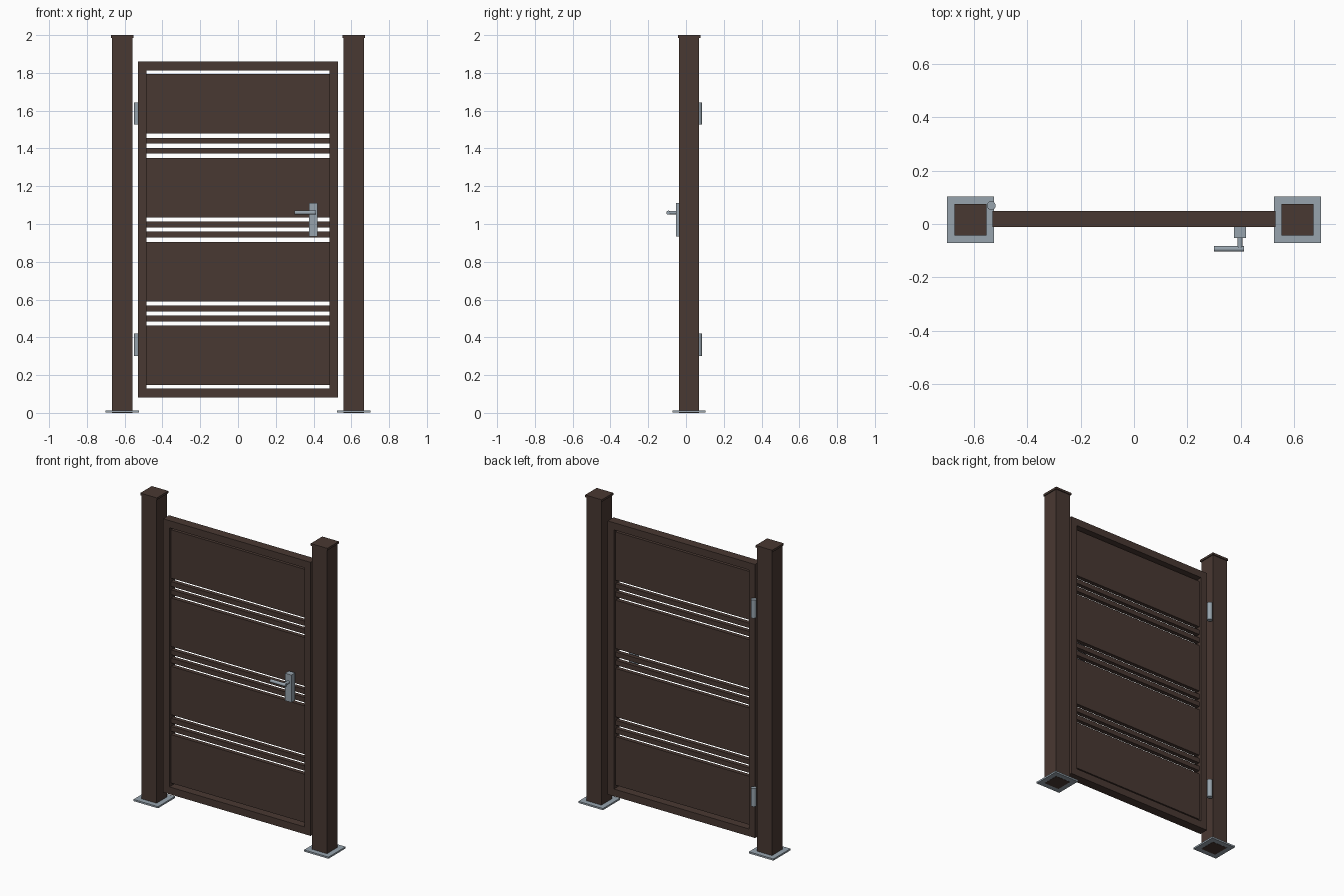
import bpy, math

if "Cube" in bpy.data.objects:
    bpy.data.objects.remove(bpy.data.objects["Cube"])


def material(name, rgb):
    m = bpy.data.materials.new(name)
    m.diffuse_color = (*rgb, 1)
    m.use_nodes = True
    m.node_tree.nodes["Principled BSDF"].inputs["Base Color"].default_value = m.diffuse_color
    return m


BROWN = material("dark_brown", (0.066, 0.040, 0.032))
STEEL = material("steel_grey", (0.31, 0.37, 0.42))


def box(name, mat, x0, x1, y0, y1, z0, z1):
    bpy.ops.mesh.primitive_cube_add(
        size=1, location=((x0 + x1) / 2, (y0 + y1) / 2, (z0 + z1) / 2))
    o = bpy.context.object
    o.name = name
    o.scale = (x1 - x0, y1 - y0, z1 - z0)
    bpy.ops.object.transform_apply(location=False, rotation=False, scale=True)
    o.data.materials.append(mat)
    return o


def rod(name, mat, radius, length, loc, rot=(0, 0, 0)):
    bpy.ops.mesh.primitive_cylinder_add(
        vertices=24, radius=radius, depth=length, location=loc, rotation=rot)
    o = bpy.context.object
    o.name = name
    o.data.materials.append(mat)
    bpy.ops.object.shade_smooth_by_angle(angle=math.radians(40))
    return o


def square(name, mat, cx, half, z0, z1, cy=0.016):
    return box(name, mat, cx - half, cx + half, cy - half, cy + half, z0, z1)


# Posts with base plates and caps, and the gate's upright stiles
Y0, Y1 = -0.012, 0.048      # gate frame depth
W, INNER = 0.53, 0.485      # outer and inner half width
Z0, Z1, RAIL = 0.081, 1.859, 0.047
for side, s in (("left", -1), ("right", 1)):
    cx = s * 0.613
    square(side + "_post", BROWN, cx, 0.054, 0, 1.986)
    square(side + "_post_cap", BROWN, cx, 0.0595, 1.986, 2.0)
    square(side + "_base_plate", STEEL, cx, 0.088, 0.001, 0.012)
    a, b = sorted((s * INNER, s * W))
    box(side + "_stile", BROWN, a, b, Y0, Y1, Z0, Z1)

# Top and bottom rails
box("bottom_rail", BROWN, -INNER, INNER, Y0, Y1, Z0, Z0 + RAIL)
box("top_rail", BROWN, -INNER, INNER, Y0, Y1, Z1 - RAIL, Z1)

# Four wide infill panels, with two thin slats between each pair
P0, P1 = 0.0045, 0.0315
PITCH, PANEL, SLAT, GAP = 0.444, 0.3145, 0.031, 0.0225
for i in range(4):
    z = 0.147 + i * PITCH
    box(f"panel_{i + 1}", BROWN, -INNER, INNER, P0, P1, z, z + PANEL)
    if i < 3:
        for j in range(2):
            zs = z + PANEL + GAP + j * (SLAT + GAP)
            box(f"slat_{i + 1}_{j + 1}", BROWN, -INNER, INNER, P0, P1, zs, zs + SLAT)

# Hinges behind the left stile
for name, z in (("lower_hinge", 0.36), ("upper_hinge", 1.585)):
    rod(name, STEEL, 0.0165, 0.118, (-0.535, 0.069, z))

# Handle: lock case, spindle and lever
box("lock_case", STEEL, 0.375, 0.42, -0.052, Y0, 0.934, 1.112)
rod("handle_spindle", STEEL, 0.0095, 0.045, (0.397, -0.0725, 1.06), (math.pi / 2, 0, 0))
rod("handle_lever", STEEL, 0.0105, 0.112, (0.356, -0.0935, 1.06), (0, math.pi / 2, 0))
